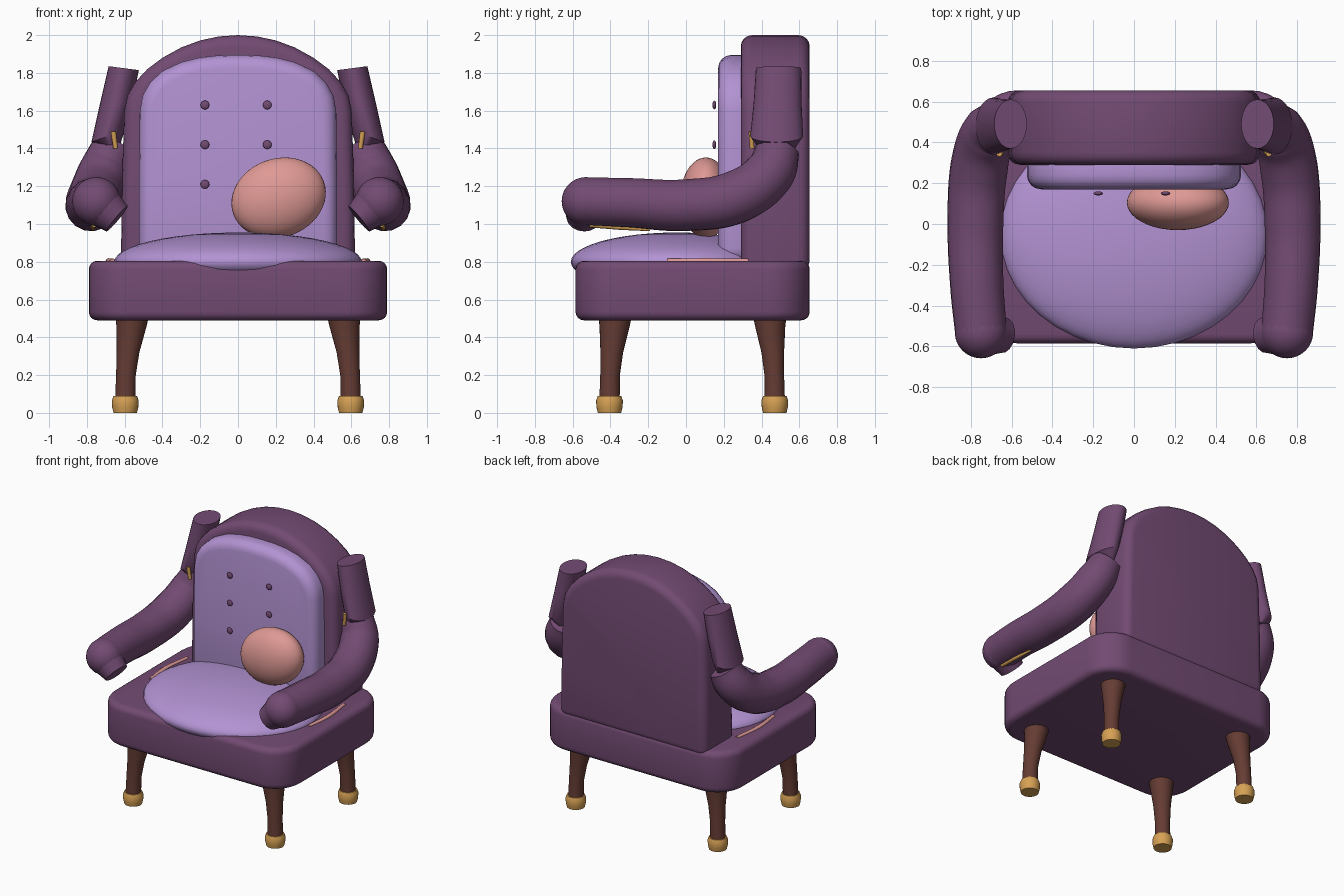
import bpy
import bmesh
import math
from mathutils import Vector

cube = bpy.data.objects.get("Cube")
if cube:
    bpy.data.objects.remove(cube, do_unlink=True)


def material(name, rgb):
    m = bpy.data.materials.new(name)
    m.use_nodes = True
    m.diffuse_color = (*rgb, 1)
    m.node_tree.nodes["Principled BSDF"].inputs["Base Color"].default_value = (*rgb, 1)
    return m


PLUM = material("plum fabric", (0.17, 0.07, 0.17))
LILAC = material("lilac cushion", (0.45, 0.29, 0.65))
PINK = material("pink pillow", (0.74, 0.32, 0.30))
WOOD = material("brown wood", (0.13, 0.045, 0.034))
GOLD = material("gold metal", (0.68, 0.36, 0.09))


def finish(ob, mat, angle=35):
    """Bake modifiers or curves to mesh, colour and smooth."""
    bpy.ops.object.select_all(action='DESELECT')
    ob.select_set(True)
    bpy.context.view_layer.objects.active = ob
    bpy.ops.object.convert(target='MESH')
    ob = bpy.context.object
    ob.data.materials.clear()
    ob.data.materials.append(mat)
    bpy.ops.object.shade_smooth_by_angle(angle=math.radians(angle))
    return ob


def from_bmesh(name, bm):
    bmesh.ops.recalc_face_normals(bm, faces=bm.faces)
    me = bpy.data.meshes.new(name)
    bm.to_mesh(me)
    bm.free()
    ob = bpy.data.objects.new(name, me)
    bpy.context.collection.objects.link(ob)
    return ob


def prism(name, points, direction, bevel, mat):
    """Extrude a flat outline and round its rims."""
    bm = bmesh.new()
    face = bm.faces.new([bm.verts.new(p) for p in points])
    ext = bmesh.ops.extrude_face_region(bm, geom=[face], use_keep_orig=True)
    bmesh.ops.translate(bm, vec=direction,
                        verts=[v for v in ext["geom"] if isinstance(v, bmesh.types.BMVert)])
    ob = from_bmesh(name, bm)
    mod = ob.modifiers.new("rim", 'BEVEL')
    mod.width = bevel
    mod.segments = 4
    mod.limit_method = 'ANGLE'
    mod.angle_limit = math.radians(40)
    return finish(ob, mat)


def ellipsoid(name, centre, radii, mat, tilt=0.0):
    bpy.ops.mesh.primitive_uv_sphere_add(segments=40, ring_count=24, location=centre)
    ob = bpy.context.object
    ob.name = name
    ob.scale = radii
    ob.rotation_euler.y = tilt
    return finish(ob, mat)


def tube(name, points, mat, side=1):
    """Round tube through (x, y, z, radius) points."""
    cu = bpy.data.curves.new(name, 'CURVE')
    cu.dimensions = '3D'
    cu.bevel_depth = 1
    cu.bevel_resolution = 6
    cu.resolution_u = 8
    cu.use_fill_caps = True
    sp = cu.splines.new('BEZIER')
    sp.bezier_points.add(len(points) - 1)
    for bp, (x, y, z, r) in zip(sp.bezier_points, points):
        bp.co = (x * side, y, z)
        bp.radius = r
        bp.handle_left_type = bp.handle_right_type = 'AUTO'
    ob = bpy.data.objects.new(name, cu)
    bpy.context.collection.objects.link(ob)
    return finish(ob, mat)


def loft(name, rings, mat, side=1, count=28):
    """Skin elliptical rings: centre, x radius, y radius, x slope."""
    bm = bmesh.new()
    loops = []
    for (cx, cy, cz), rx, ry, slope in rings:
        loop = []
        for i in range(count):
            a = math.tau * i / count
            dx = rx * math.cos(a)
            loop.append(bm.verts.new((side * (cx + dx), cy + ry * math.sin(a), cz + slope * dx)))
        loops.append(loop)
    for lo, hi in zip(loops, loops[1:]):
        for i in range(count):
            j = (i + 1) % count
            bm.faces.new((lo[i], lo[j], hi[j], hi[i]))
    bm.faces.new(loops[0])
    bm.faces.new(loops[-1])
    return finish(from_bmesh(name, bm), mat)


def arch(half, y):
    """Mirror a right-hand outline that ends on the centre line."""
    return [Vector((x, y, z)) for x, z in half] + \
           [Vector((-x, y, z)) for x, z in reversed(half[:-1])]


# Seat base with rounded corners
corner = 0.22
outline = []
for k, (sx, sy) in enumerate(((1, 1), (-1, 1), (-1, -1), (1, -1))):
    cx = sx * (0.79 - corner)
    cy = 0.035 + sy * (0.62 - corner)
    for i in range(9):
        a = math.pi / 2 * (k + i / 8)
        outline.append(Vector((cx + corner * math.cos(a), cy + corner * math.sin(a), 0.49)))
prism("seat_base", outline, (0, 0, 0.315), 0.045, PLUM)

# Arched back and its padding
back_half = [(0.62, 0.75), (0.615, 1.2), (0.602, 1.6), (0.585, 1.68), (0.545, 1.75), (0.48, 1.82),
             (0.4, 1.88), (0.3, 1.935), (0.2, 1.972), (0.1, 1.993), (0, 2.0)]
prism("back_rest", arch(back_half, 0.655), (0, -0.365, 0), 0.06, PLUM)
pad_half = [(0.525, 0.8), (0.525, 1.2), (0.52, 1.6), (0.505, 1.68), (0.465, 1.75), (0.4, 1.81),
            (0.3, 1.857), (0.2, 1.882), (0.1, 1.893), (0, 1.895)]
prism("back_cushion", arch(pad_half, 0.36), (0, -0.19, 0), 0.07, LILAC)
for x in (-0.175, 0.155):
    for z in (1.21, 1.42, 1.63):
        ellipsoid("back_button", (x, 0.15, z), (0.023, 0.01, 0.023), PLUM)

# Seat cushion and loose pillow
ellipsoid("seat_cushion", (0, -0.05, 0.8), (0.655, 0.56, 0.155), LILAC)
ellipsoid("round_pillow", (0.215, 0.105, 1.138), (0.255, 0.135, 0.208), PINK, -0.35)

# Arms, built once for each side
for side, label in ((1, "left"), (-1, "right")):
    loft(label + "_shoulder_sleeve", [
        ((0.605, 0.49, 1.825), 0.08, 0.12, 0.13),
        ((0.645, 0.485, 1.64), 0.085, 0.127, 0.0),
        ((0.688, 0.48, 1.465), 0.088, 0.14, -0.35),
        ((0.668, 0.48, 1.39), 0.035, 0.09, 0.0)], PLUM, side)
    tube(label + "_arm", [
        (0.66, 0.49, 1.405, 0.115), (0.715, 0.44, 1.27, 0.135), (0.76, 0.27, 1.145, 0.142),
        (0.777, 0.0, 1.1, 0.138), (0.77, -0.3, 1.112, 0.132), (0.75, -0.53, 1.12, 0.128)], PLUM, side)
    ellipsoid(label + "_arm_end", (0.75 * side, -0.53, 1.12), (0.128, 0.128, 0.128), PLUM)
    tube(label + "_cuff", [(0.75, -0.53, 1.12, 0.125), (0.64, -0.545, 1.028, 0.088)], PLUM, side)
    tube(label + "_arm_trim", [
        (0.76, -0.51, 0.996, 0.014), (0.768, -0.35, 0.983, 0.014), (0.77, -0.19, 0.97, 0.008)], GOLD, side)
    tube(label + "_shoulder_trim", [(0.648, 0.35, 1.4, 0.012), (0.66, 0.345, 1.49, 0.014)], GOLD, side)
    tube(label + "_seat_piping", [
        (0.665, -0.1, 0.803, 0.013), (0.685, 0.1, 0.803, 0.016), (0.66, 0.33, 0.803, 0.013)], PINK, side)

    # Legs with metal feet
    for end, y_top, y_foot in (("front", -0.375, -0.405), ("back", 0.443, 0.47)):
        def at(t, z):
            return (0.56 + (0.597 - 0.56) * t, y_top + (y_foot - y_top) * t, z)
        loft(f"{end}_{label}_leg", [
            (at(0, 0.52), 0.09, 0.09, 0), (at(0.1, 0.46), 0.08, 0.08, 0),
            (at(0.6, 0.32), 0.06, 0.06, 0), (at(0.9, 0.2), 0.052, 0.052, 0),
            (at(1, 0.06), 0.054, 0.054, 0)], WOOD, side)
        loft(f"{end}_{label}_foot", [
            (at(1, 0), 0.062, 0.062, 0), (at(1, 0.03), 0.069, 0.069, 0),
            (at(1, 0.065), 0.071, 0.071, 0), (at(1, 0.09), 0.062, 0.062, 0)], GOLD, side)
